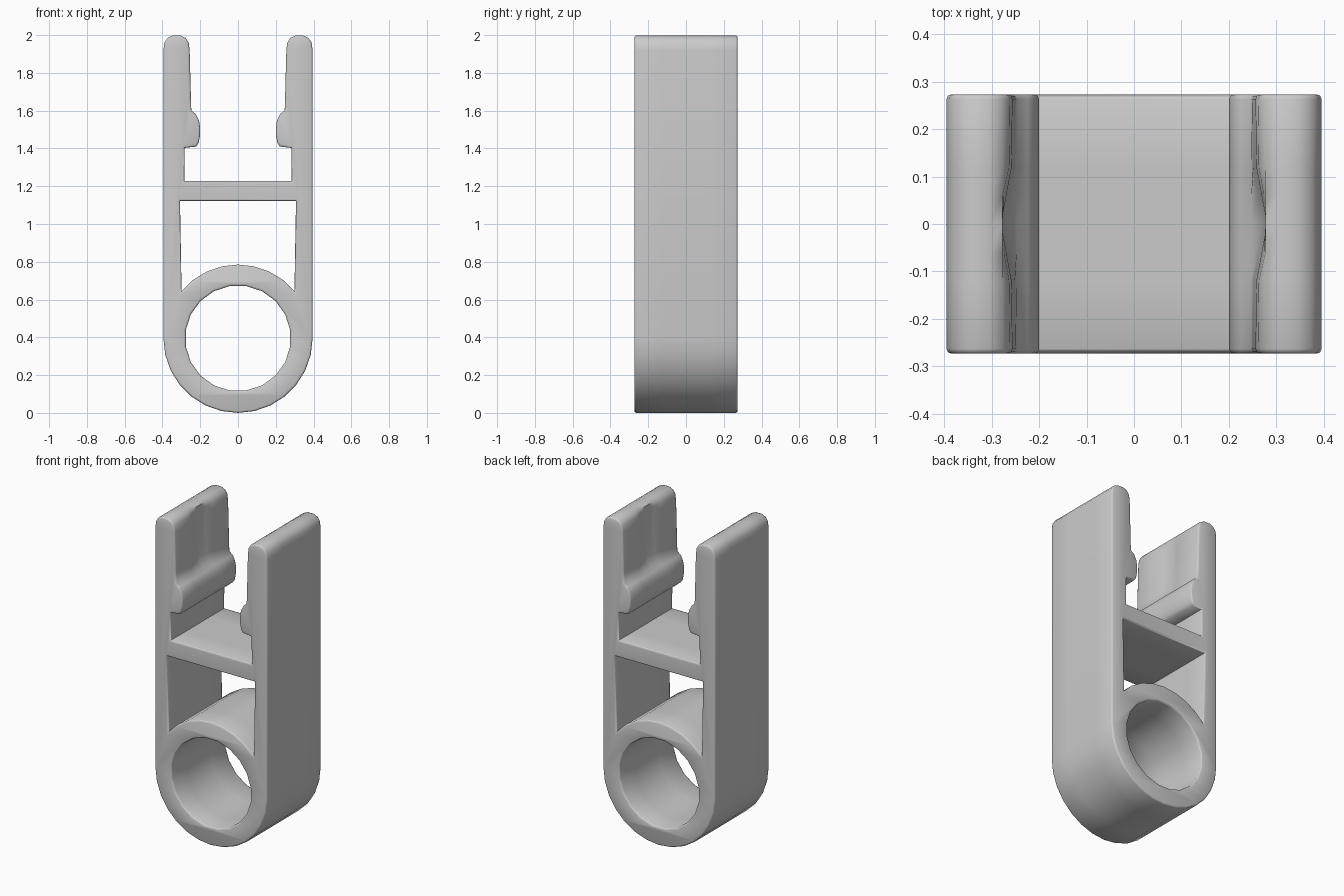
import bpy, bmesh, math
from mathutils import Matrix

if "Cube" in bpy.data.objects:
    bpy.data.objects.remove(bpy.data.objects["Cube"])

R_OUT, R_IN, CZ = 0.395, 0.28, 0.395
HALF_DEPTH, EDGE = 0.273, 0.01


def arc(cx, cz, r, a0, a1, n):
    return [(cx + r * math.cos(math.radians(a0 + (a1 - a0) * i / n)),
             cz + r * math.sin(math.radians(a0 + (a1 - a0) * i / n))) for i in range(n + 1)]


def mirrored(half):
    """Close a right-hand half profile with its mirror image."""
    return half + [(-x, z) for x, z in reversed(half) if abs(x) > 1e-4]


# Right half of the outer outline: round base, arm, rounded tip, snap bump, bar top
outer = arc(0, CZ, R_OUT, -90, 0, 7)
outer += [(0.395, 1.92), (0.39, 1.96), (0.373, 1.985), (0.345, 1.998), (0.305, 1.998),
          (0.277, 1.985), (0.261, 1.96), (0.256, 1.92), (0.249, 1.66), (0.247, 1.60)]
outer += [(0.224, 1.583), (0.207, 1.55), (0.2, 1.51), (0.201, 1.47), (0.208, 1.43),
          (0.222, 1.41), (0.282, 1.403), (0.284, 1.228)]

# Window between the cross bar and the ring
window = mirrored(arc(0, CZ, 0.39, 90, 40, 4) + [(0.307, 1.122)])

# Bore of the ring
bore = arc(0, CZ, R_IN, 9, 369, 20)[:-1]

# Extruded profile with softened front and back edges
curve = bpy.data.curves.new("clip_profile", 'CURVE')
curve.dimensions = '2D'
curve.fill_mode = 'BOTH'
curve.extrude = HALF_DEPTH - EDGE
curve.bevel_depth = EDGE
curve.bevel_resolution = 1
curve.offset = -EDGE
for pts in (mirrored(outer), window, bore):
    sp = curve.splines.new('POLY')
    sp.points.add(len(pts) - 1)
    for p, (x, z) in zip(sp.points, pts):
        p.co = (x, z, 0, 1)
    sp.use_cyclic_u = True
helper = bpy.data.objects.new("clip_profile", curve)
bpy.context.collection.objects.link(helper)
bpy.context.view_layer.update()
dg = bpy.context.evaluated_depsgraph_get()
mesh = bpy.data.meshes.new_from_object(helper.evaluated_get(dg))
bpy.data.objects.remove(helper)
mesh.transform(Matrix.Rotation(math.radians(90), 4, 'X'))

# Shallow hollow down the middle of each arm's inner face
bm = bmesh.new()
bm.from_mesh(mesh)
bmesh.ops.remove_doubles(bm, verts=bm.verts, dist=1e-4)
for y in (-0.12, -0.06, 0, 0.06, 0.12):
    bmesh.ops.bisect_plane(bm, geom=bm.verts[:] + bm.edges[:] + bm.faces[:],
                           plane_co=(0, y, 0), plane_no=(0, 1, 0))
for v in bm.verts:
    if 1.63 < v.co.z < 1.97 and abs(v.co.x) < 0.27 and abs(v.co.y) < 0.13:
        v.co.x += math.copysign(0.024 * (1 - abs(v.co.y) / 0.13), v.co.x)
bmesh.ops.recalc_face_normals(bm, faces=bm.faces)
bm.to_mesh(mesh)
bm.free()

clip = bpy.data.objects.new("clip_body", mesh)
bpy.context.collection.objects.link(clip)
bpy.context.view_layer.objects.active = clip
clip.select_set(True)
bpy.ops.object.shade_smooth_by_angle(angle=math.radians(50))
